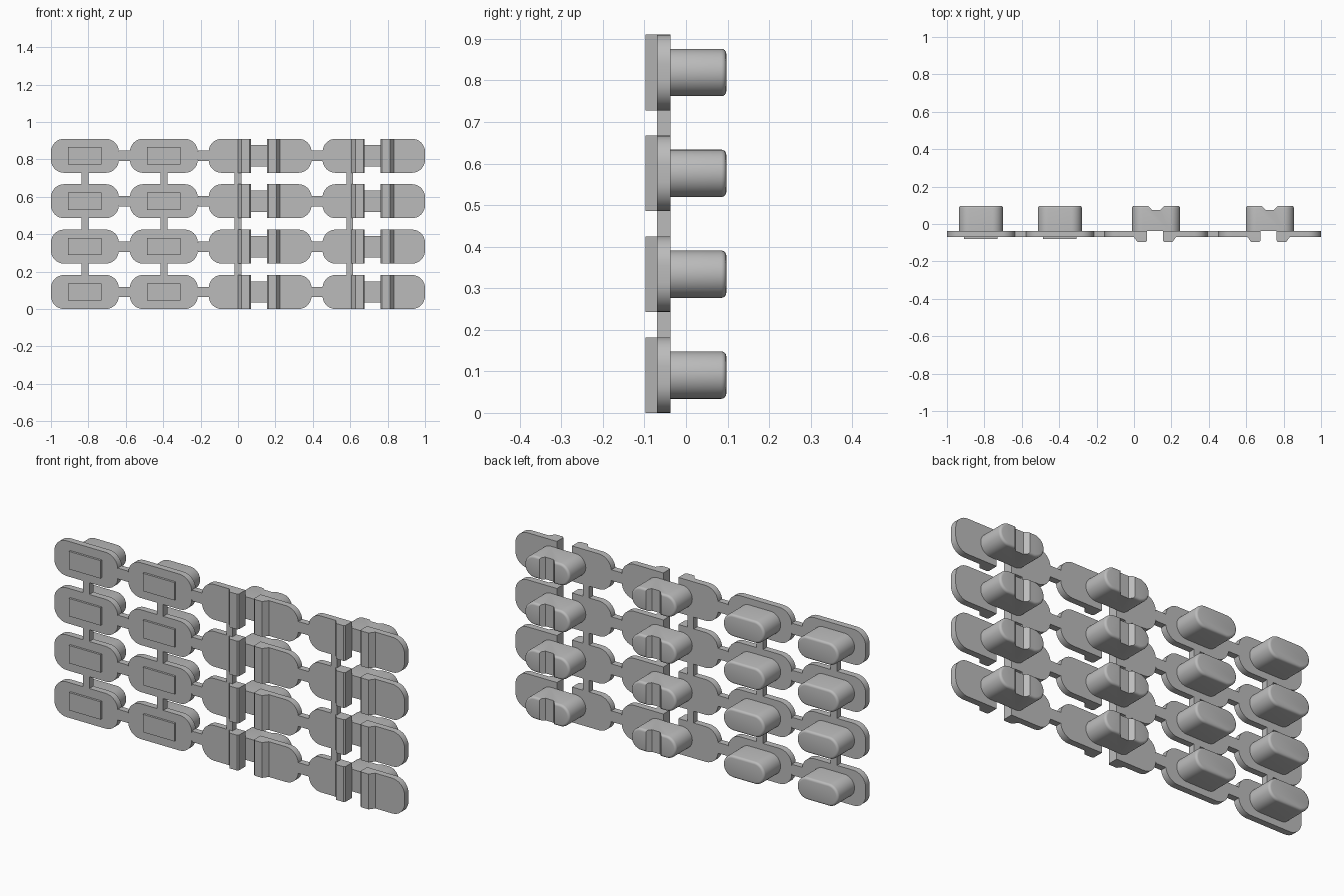
import bpy, bmesh
from math import sin, cos, pi, radians

if "Cube" in bpy.data.objects:
    bpy.data.objects.remove(bpy.data.objects["Cube"])

grey = bpy.data.materials.new("plain grey")
grey.use_nodes = True
grey.diffuse_color = (0.5, 0.5, 0.5, 1)
grey.node_tree.nodes["Principled BSDF"].inputs["Base Color"].default_value = (0.5, 0.5, 0.5, 1)

FRONT, BACK, PEG_END, RIDGE = -0.07, -0.037, 0.097, -0.097
HALF = 0.091                      # half height of a plate
PITCH = 0.2427
ROWS = [HALF + i * PITCH for i in range(4)]
PEG_R = 0.057


def rounded(x0, x1, h, r_left, r_right, steps=8):
    """Outline in x and z with separate corner radii on the two ends."""
    pts = []
    for sx, sz, start in ((1, 1, 0), (-1, 1, 1), (-1, -1, 2), (1, -1, 3)):
        r = r_right if sx > 0 else r_left
        cx, cz = (x1 - r if sx > 0 else x0 + r), sz * (h - r)
        for k in range(steps + 1 if r else 1):
            a = (start + k / steps) * pi / 2
            p = (cx + r * cos(a), cz + r * sin(a))
            if not pts or abs(p[0] - pts[-1][0]) + abs(p[1] - pts[-1][1]) > 1e-5:
                pts.append(p)
    if abs(pts[0][0] - pts[-1][0]) + abs(pts[0][1] - pts[-1][1]) < 1e-5:
        pts.pop()
    return pts


def prism(name, outline, lo, hi, along="y", bevel=0.0):
    """Extrude an (x, z) outline along y, or an (x, y) outline along z."""
    place = (lambda a, b, t: (a, t, b)) if along == "y" else (lambda a, b, t: (a, b, t))
    bm = bmesh.new()
    face = bm.faces.new([bm.verts.new(place(a, b, lo)) for a, b in outline])
    ext = bmesh.ops.extrude_face_region(bm, geom=[face])
    for v in (g for g in ext["geom"] if isinstance(g, bmesh.types.BMVert)):
        v.co[1 if along == "y" else 2] = hi
    if bevel:
        rim = [e for e in bm.edges if all(abs(v.co.y - hi) < 1e-6 for v in e.verts)]
        bmesh.ops.bevel(bm, geom=rim, offset=bevel, segments=4, profile=0.5, affect="EDGES")
    bmesh.ops.recalc_face_normals(bm, faces=bm.faces)
    mesh = bpy.data.meshes.new(name)
    bm.to_mesh(mesh)
    bm.free()
    mesh.materials.append(grey)
    obj = bpy.data.objects.new(name, mesh)
    bpy.context.collection.objects.link(obj)
    return obj


def smooth(obj):
    bpy.ops.object.select_all(action="DESELECT")
    obj.select_set(True)
    bpy.context.view_layer.objects.active = obj
    bpy.ops.object.shade_smooth_by_angle(angle=radians(30))


def repeat(obj, heights):
    """Put the part at the first height and linked copies at the others."""
    smooth(obj)
    obj.location.z = heights[0]
    for z in heights[1:]:
        copy = obj.copy()
        copy.location.z = z
        bpy.context.collection.objects.link(copy)


def cut_notch(peg, x):
    """Cut a sloped groove across the end of a peg."""
    end, floor = PEG_END + 0.01, PEG_END - 0.021
    outline = [(x - 0.053, end), (x - 0.023, floor), (x + 0.023, floor), (x + 0.053, end)]
    cutter = prism("notch_cutter", outline, -0.1, 0.1, "z")
    cutter.hide_render = True
    mod = peg.modifiers.new("notch", "BOOLEAN")
    mod.object = cutter
    mod.solver = "EXACT"
    bpy.ops.object.select_all(action="DESELECT")
    peg.select_set(True)
    bpy.context.view_layer.objects.active = peg
    bpy.ops.object.modifier_apply(modifier=mod.name)
    bpy.data.objects.remove(cutter)


def peg(name, x0, x1, notch=None):
    obj = prism(name, rounded(x0, x1, PEG_R, PEG_R, PEG_R, 10), BACK, PEG_END, bevel=0.012)
    if notch is not None:
        cut_notch(obj, notch)
    repeat(obj, ROWS)


# Whole plates with a raised front panel
for name, x0, x1 in (("outer", -1.0, -0.637), ("inner", -0.578, -0.215)):
    mid = (x0 + x1) / 2
    repeat(prism(name + "_plate", rounded(x0, x1, HALF, 0.07, 0.07), FRONT, BACK), ROWS)
    repeat(prism(name + "_panel", rounded(mid - 0.09, mid + 0.09, 0.046, 0, 0), -0.081, FRONT), ROWS)
    peg(name + "_peg", mid - 0.118, mid + 0.118)

# Split plates with a ridge on each side of the gap
for name, x0, x1, gap in (("middle", -0.157, 0.393, 0.112), ("end", 0.452, 1.0, 0.72)):
    g0, g1 = gap - 0.043, gap + 0.043
    repeat(prism(name + "_right_plate", rounded(x0, g0, HALF, 0.07, 0), FRONT, BACK), ROWS)
    repeat(prism(name + "_left_plate", rounded(g1, x1, HALF, 0, 0.07), FRONT, BACK), ROWS)
    for side, edge, s in (("right", g0, -1), ("left", g1, 1)):
        ridge = [(edge, FRONT), (edge, RIDGE + 0.008), (edge + s * 0.007, RIDGE),
                 (edge + s * 0.05, RIDGE), (edge + s * 0.07, FRONT)]
        repeat(prism(f"{name}_{side}_ridge", ridge, -HALF, HALF, "z"), ROWS)
    peg(name + "_peg", gap - 0.122, gap + 0.135, gap + 0.006)

# Bars joining the columns
for x0, x1 in ((-0.637, -0.578), (-0.215, -0.157), (0.393, 0.452)):
    repeat(prism("side_bar", rounded(x0, x1, 0.028, 0, 0), FRONT, BACK), ROWS)

# Bars joining the rows
for x in (-0.818, -0.396, 0.0, 0.597):
    bar = prism("upright_bar", rounded(x - 0.018, x + 0.018, PITCH / 2 - HALF, 0, 0), FRONT, BACK)
    repeat(bar, [z + PITCH / 2 for z in ROWS[:3]])
